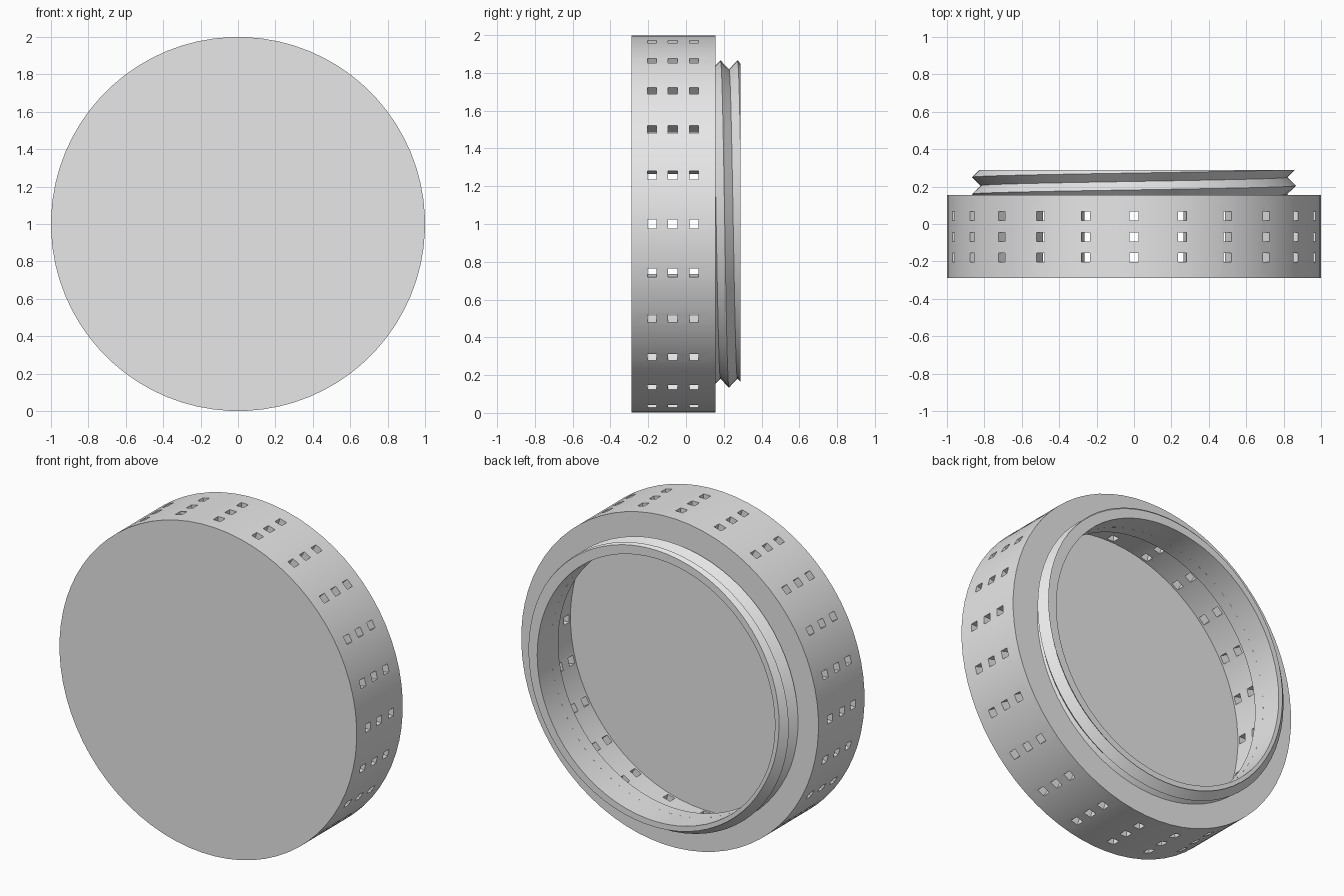
import bpy, bmesh, math
from mathutils import Matrix, Vector

if "Cube" in bpy.data.objects:
    bpy.data.objects.remove(bpy.data.objects["Cube"], do_unlink=True)

SEG = 72                      # sides of the round parts
FRONT, SHOULDER, LIP = -0.2875, 0.155, 0.2875
WALL = 0.07
BORE, ROOT, CREST, PITCH = 0.80, 0.82, 0.866, 0.09

grey = bpy.data.materials.new("light grey")
grey.use_nodes = True
grey.diffuse_color = (0.8, 0.8, 0.8, 1)
grey.node_tree.nodes["Principled BSDF"].inputs["Base Color"].default_value = (0.8, 0.8, 0.8, 1)


def polar(r, angle, y):
    return Vector((r * math.cos(angle), y, 1 + r * math.sin(angle)))


def make_object(name, bm):
    bmesh.ops.recalc_face_normals(bm, faces=bm.faces)
    mesh = bpy.data.meshes.new(name)
    bm.to_mesh(mesh)
    bm.free()
    mesh.materials.append(grey)
    obj = bpy.data.objects.new(name, mesh)
    bpy.context.collection.objects.link(obj)
    return obj


def activate(obj):
    bpy.ops.object.select_all(action='DESELECT')
    obj.select_set(True)
    bpy.context.view_layer.objects.active = obj


# Hollow drum: a turned profile from the front disc round to the inner floor
profile = [(1, FRONT), (1, SHOULDER), (BORE, SHOULDER), (BORE, SHOULDER - WALL),
           (1 - WALL, SHOULDER - WALL), (1 - WALL, FRONT + WALL)]
bm = bmesh.new()
rings = [[bm.verts.new(polar(r, 2 * math.pi * (i + 0.5) / SEG, y)) for i in range(SEG)]
         for r, y in profile]
for a, b in zip(rings, rings[1:]):
    for i in range(SEG):
        j = (i + 1) % SEG
        bm.faces.new((a[i], a[j], b[j], b[i]))
bm.faces.new(rings[0])
bm.faces.new(rings[-1])
drum = make_object("drum", bm)

# Square vent holes: three rows of 24 through the side wall
bm = bmesh.new()
for n in range(24):
    turn = Matrix.Translation((0, 0, 1)) @ Matrix.Rotation(math.radians(15 * n), 4, 'Y')
    for y in (-0.18, -0.07, 0.042):
        box = Matrix.Translation((0.965, y, 0)) @ Matrix.Diagonal((0.15, 0.048, 0.048, 1))
        bmesh.ops.create_cube(bm, size=1, matrix=turn @ box)
cutter = make_object("vent_cutter", bm)
cutter.hide_render = True
activate(drum)
cut = drum.modifiers.new("vents", 'BOOLEAN')
cut.operation = 'DIFFERENCE'
cut.solver = 'EXACT'
cut.object = cutter
bpy.ops.object.modifier_apply(modifier=cut.name)
bpy.data.objects.remove(cutter, do_unlink=True)

# Threaded neck: helical V thread trimmed at the shoulder and the lip
bm = bmesh.new()
rows = range(-6, 7)
grid = {}
for k in rows:
    for i in range(SEG):
        turn = i / SEG
        y = 0.205 + PITCH * (k / 2 + turn)
        grid[i, k] = bm.verts.new(polar(ROOT if k % 2 else CREST, -2 * math.pi * turn, y))


def thread_vert(i, k):
    return grid.get((i, k) if i < SEG else (0, k + 2))


for k in rows:
    for i in range(SEG):
        quad = [thread_vert(i, k), thread_vert(i + 1, k),
                thread_vert(i + 1, k + 1), thread_vert(i, k + 1)]
        if all(quad):
            bm.faces.new(quad)
for y, side in ((SHOULDER, -1), (LIP, 1)):
    bmesh.ops.bisect_plane(bm, geom=bm.verts[:] + bm.edges[:] + bm.faces[:], dist=1e-5,
                           plane_co=(0, y, 0), plane_no=(0, side, 0), clear_outer=True)

# Flat lip, then the smooth bore back down to the shoulder
edges = [e for e in bm.edges if e.is_boundary and all(abs(v.co.y - LIP) < 1e-4 for v in e.verts)]
for y in (LIP, SHOULDER):
    made = bmesh.ops.extrude_edge_only(bm, edges=edges)["geom"]
    edges = [g for g in made if isinstance(g, bmesh.types.BMEdge)
             and all(v in made for v in g.verts) and g.is_boundary]
    for v in {v for e in edges for v in e.verts}:
        v.co = polar(BORE, math.atan2(v.co.z - 1, v.co.x), y)
neck = make_object("threaded_neck", bm)

for obj in (drum, neck):
    activate(obj)
    bpy.ops.object.shade_smooth_by_angle(angle=math.radians(30))
